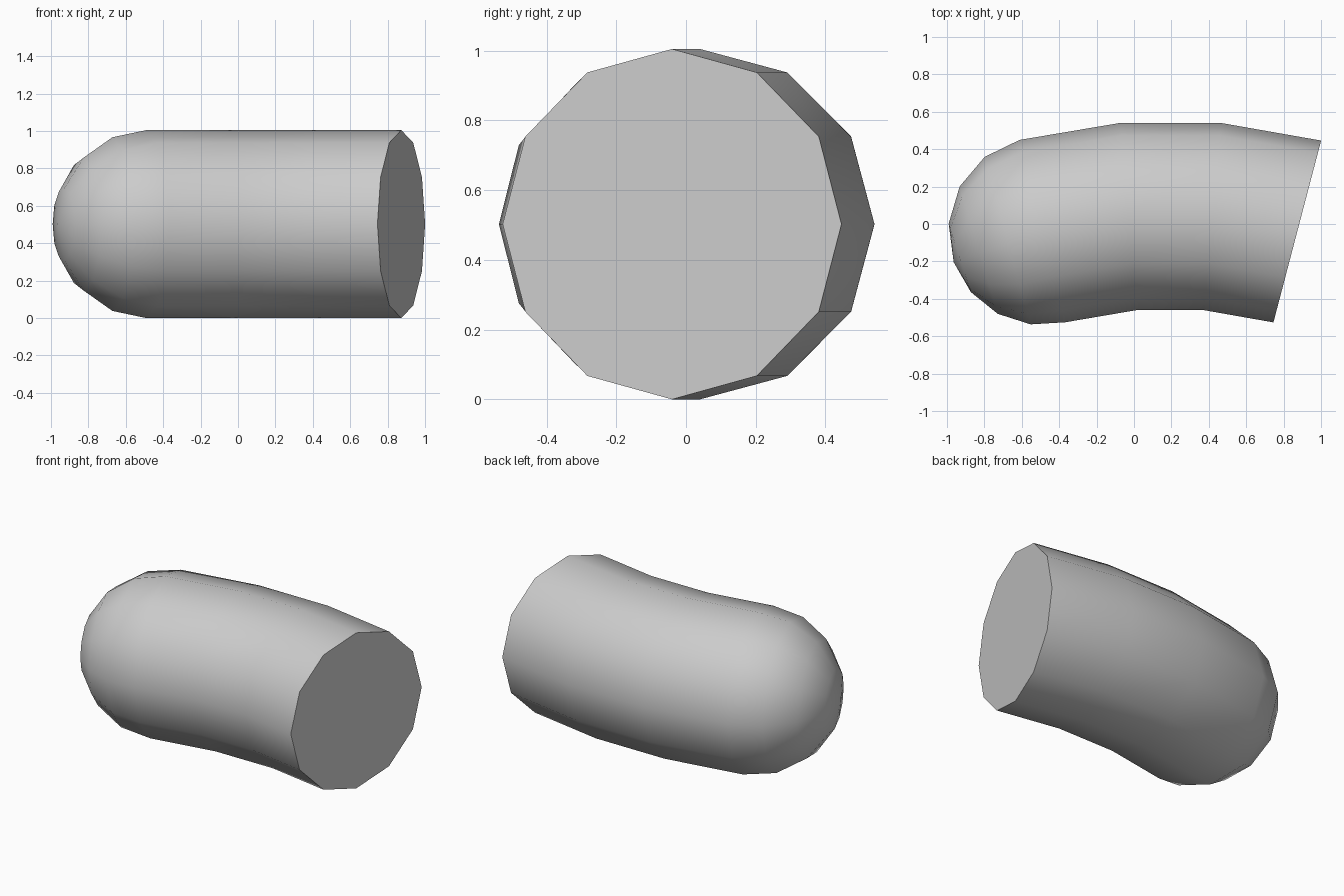
import bpy, bmesh
from math import sin, cos, radians, pi
from mathutils import Vector

if "Cube" in bpy.data.objects:
    bpy.data.objects.remove(bpy.data.objects["Cube"])

R, SIDES, CAP_STEPS = 0.5025, 12, 4

# Bent tube sections: centre x, centre y, tilt in degrees about z
SECTIONS = [(0.873, -0.04, -14.7), (0.418, 0.04, -5.2),
            (-0.03, 0.04, 4.8), (-0.49, -0.038, 14.0)]


def section(x, y, tilt):
    a = radians(tilt)
    across = Vector((-sin(a), cos(a), 0))
    return [Vector((x, y, R)) + R * (across * cos(t) + Vector((0, 0, sin(t))))
            for t in (2 * pi * i / SIDES for i in range(SIDES))]


bm = bmesh.new()
rings = [[bm.verts.new(p) for p in section(*s)] for s in SECTIONS]

# Rounded tip: arcs from the last section to a slightly tilted pole
centre = Vector((SECTIONS[-1][0], SECTIONS[-1][1], R))
pole = Vector((-0.944, -0.331, 0)).normalized()
spokes = [(v.co - centre).normalized() for v in rings[-1]]
for k in range(1, CAP_STEPS):
    rings.append([bm.verts.new(centre + R * d.slerp(pole, k / CAP_STEPS))
                  for d in spokes])
tip = bm.verts.new(centre + R * pole)

# Skin, tip fan and flat end
for a, b in zip(rings, rings[1:]):
    for i in range(SIDES):
        j = (i + 1) % SIDES
        bm.faces.new((a[i], a[j], b[j], b[i]))
for i in range(SIDES):
    bm.faces.new((rings[-1][i], rings[-1][(i + 1) % SIDES], tip))
bm.faces.new(rings[0])
bmesh.ops.recalc_face_normals(bm, faces=bm.faces)

mesh = bpy.data.meshes.new("bent_rounded_tube")
bm.to_mesh(mesh)
bm.free()
obj = bpy.data.objects.new("bent_rounded_tube", mesh)
bpy.context.collection.objects.link(obj)
bpy.context.view_layer.objects.active = obj
obj.select_set(True)
bpy.ops.object.shade_smooth_by_angle(angle=radians(60))
